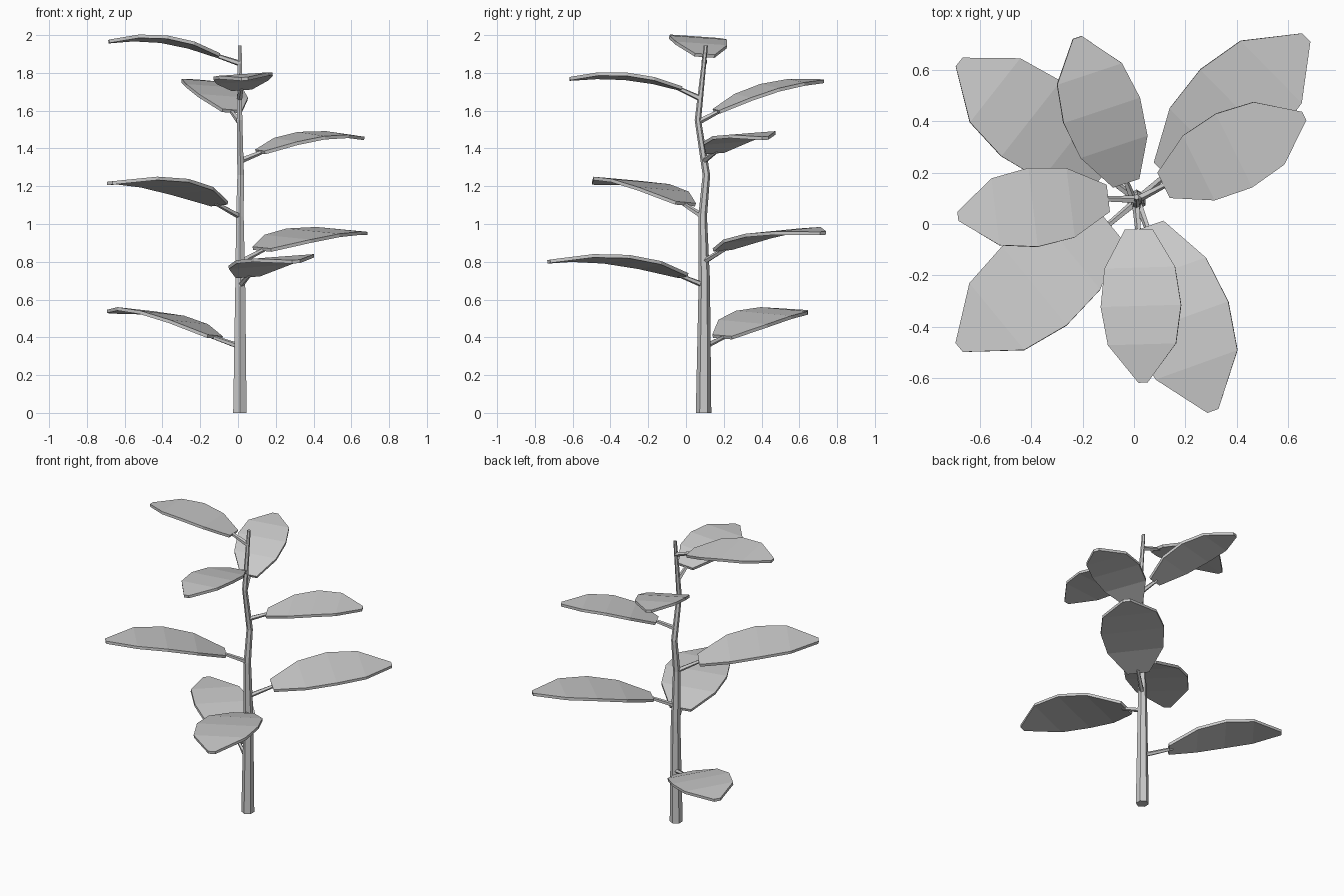
import bpy
from math import sin, cos, pi
from mathutils import Vector

if "Cube" in bpy.data.objects:
    bpy.data.objects.remove(bpy.data.objects["Cube"])


def make_object(name, verts, faces):
    mesh = bpy.data.meshes.new(name)
    mesh.from_pydata(verts, [], faces)
    obj = bpy.data.objects.new(name, mesh)
    bpy.context.collection.objects.link(obj)
    return obj


def tube(name, rings, sides, flat=True):
    """Low-poly tube through (point, radius) rings."""
    verts, faces = [], []
    axis = (rings[-1][0] - rings[0][0]).normalized()
    u = Vector((0, 1, 0)) if flat else axis.cross(Vector((0, 0, 1))).normalized()
    v = Vector((-1, 0, 0)) if flat else axis.cross(u)
    for p, r in rings:
        for k in range(sides):
            a = 2 * pi * k / sides
            verts.append(p + (u * cos(a) + v * sin(a)) * r)
    for i in range(len(rings) - 1):
        for k in range(sides):
            n = (k + 1) % sides
            faces.append((i * sides + k, i * sides + n,
                          (i + 1) * sides + n, (i + 1) * sides + k))
    faces.append(tuple(reversed(range(sides))))
    faces.append(tuple(range((len(rings) - 1) * sides, len(rings) * sides)))
    return make_object(name, verts, faces)


# Stem: tapered, slightly kinked hexagonal tube
STEM = [(0.01, 0.093, 0, 0.041), (0.012, 0.097, 0.7, 0.03),
        (0.01, 0.088, 1.04, 0.023), (0.014, 0.108, 1.26, 0.02),
        (0.008, 0.063, 1.55, 0.017), (0.01, 0.105, 1.945, 0.011)]
tube("stem", [(Vector(s[:3]), s[3]) for s in STEM], 6)


def stem_at(z):
    for a, b in zip(STEM, STEM[1:]):
        if a[2] <= z <= b[2]:
            return Vector(a[:3]).lerp(Vector(b[:3]), (z - a[2]) / (b[2] - a[2]))


# Leaf outline: half width relative to length at five even stations
WIDTHS = (0.09, 0.23, 0.262, 0.222, 0.03)
ROLL = 0.07


def leaf(i, attach, base, tip, arch):
    base, tip = Vector(base), Vector(tip)
    d = tip - base
    d.z = 0
    length = d.length
    side = Vector((-d.y, d.x, 0)).normalized() + Vector((0, 0, ROLL))
    verts, faces = [], []
    for k, w in enumerate(WIDTHS):
        t = k / 4
        c = base.lerp(tip, t) + Vector((0, 0, arch * 4 * t * (1 - t)))
        verts += [c - side * w * length, c, c + side * w * length]
    for k in range(4):
        for j in range(2):
            a = k * 3 + j
            faces.append((a, a + 3, a + 4, a + 1))
    blade = make_object(f"leaf_{i}", verts, faces)
    mod = blade.modifiers.new("thickness", 'SOLIDIFY')
    mod.thickness = 0.018
    mod.offset = -1
    # Leaf stalk from the stem into the blade
    end = base + d * 0.04 - Vector((0, 0, 0.005))
    tube(f"leaf_stalk_{i}", [(stem_at(attach), 0.016), (end, 0.011)], 5, False)


# Attach height, blade base, blade tip, arch height
LEAVES = [
    (0.35, (-0.12, 0.19, 0.41), (-0.68, 0.63, 0.545), 0.05),
    (0.675, (0.05, -0.01, 0.735), (0.307, -0.727, 0.81), 0.05),
    (0.80, (0.125, 0.19, 0.875), (0.67, 0.725, 0.96), 0.045),
    (1.04, (-0.095, 0.0, 1.115), (-0.68, -0.48, 1.225), 0.055),
    (1.335, (0.115, 0.15, 1.39), (0.662, 0.42, 1.463), 0.05),
    (1.54, (-0.03, 0.158, 1.605), (-0.22, 0.725, 1.765), 0.045),
    (1.665, (0.018, -0.02, 1.725), (0.035, -0.617, 1.777), 0.04),
    (1.85, (-0.1, 0.1, 1.9), (-0.685, 0.03, 1.975), 0.05),
]
for i, args in enumerate(LEAVES, 1):
    leaf(i, *args)
